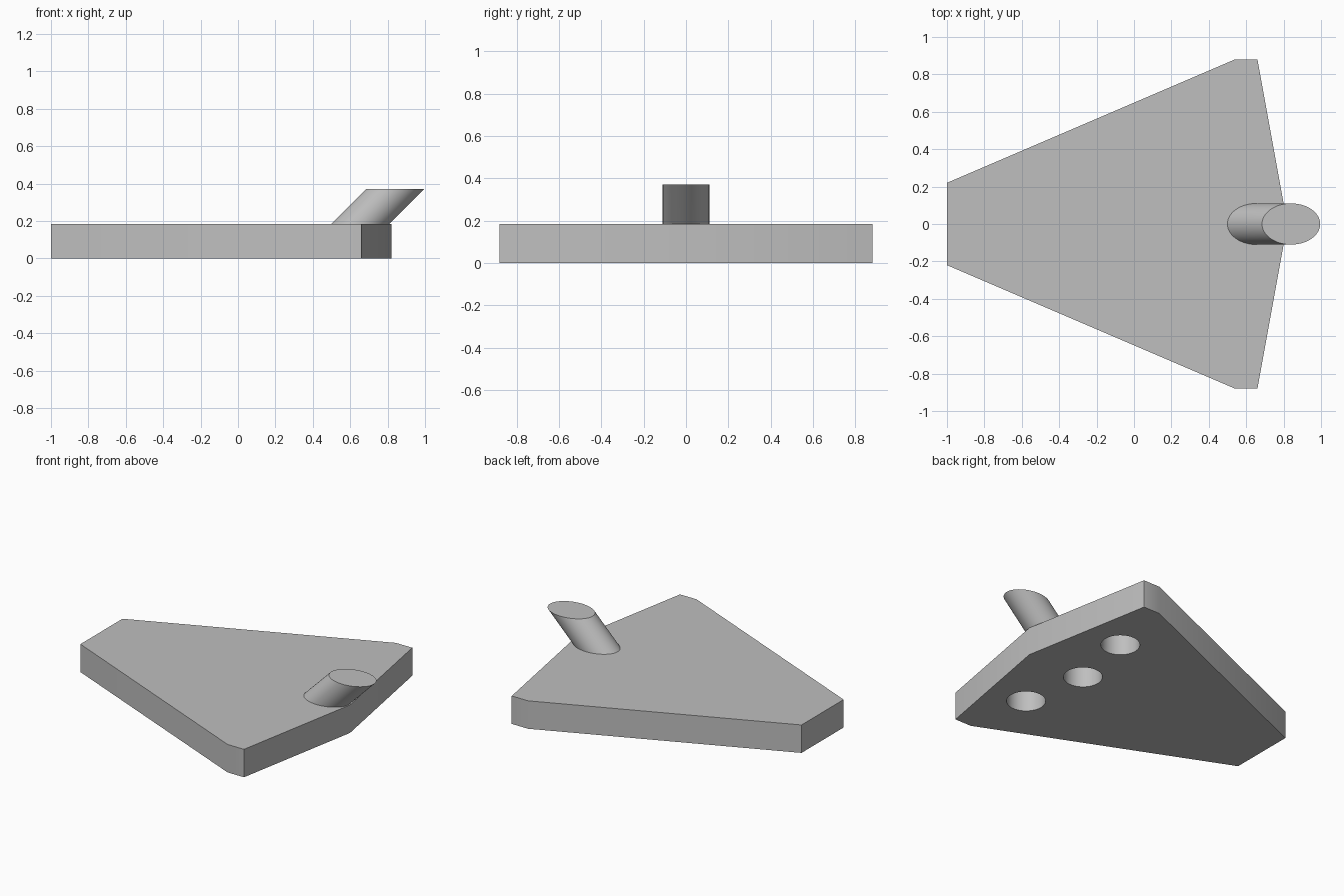
import bpy, bmesh
from mathutils import Matrix, Vector

cube = bpy.data.objects.get("Cube")
if cube:
    bpy.data.objects.remove(cube, do_unlink=True)

PLATE_H = 0.185
HOLE_R, HOLE_DEPTH = 0.117, 0.155
PEG_R, PEG_TOP, PEG_BASE = 0.11, 0.37, 0.17

grey = bpy.data.materials.new("plain_grey")
grey.use_nodes = True
grey.diffuse_color = (0.52, 0.52, 0.52, 1)
grey.node_tree.nodes["Principled BSDF"].inputs["Base Color"].default_value = (0.52, 0.52, 0.52, 1)


def add_object(name, bm):
    bmesh.ops.recalc_face_normals(bm, faces=bm.faces)
    mesh = bpy.data.meshes.new(name)
    bm.to_mesh(mesh)
    bm.free()
    mesh.materials.append(grey)
    obj = bpy.data.objects.new(name, mesh)
    bpy.context.collection.objects.link(obj)
    return obj


def activate(obj):
    bpy.ops.object.select_all(action='DESELECT')
    obj.select_set(True)
    bpy.context.view_layer.objects.active = obj


# Wedge plate: half outline mirrored across the long axis, then extruded up
half = [(-1, 0.22), (0.54, 0.88), (0.66, 0.88)]
outline = half + [(0.82, 0)] + [(x, -y) for x, y in reversed(half)]
bm = bmesh.new()
base = bm.faces.new([bm.verts.new((x, y, 0)) for x, y in outline])
top = bmesh.ops.extrude_face_region(bm, geom=[base], use_keep_orig=True)
bmesh.ops.translate(bm, vec=(0, 0, PLATE_H),
                    verts=[v for v in top["geom"] if isinstance(v, bmesh.types.BMVert)])
plate = add_object("wedge_plate", bm)

# Three blind round sockets in the underside
bm = bmesh.new()
for x, y in [(0.476, 0.44), (0.40, 0), (0.476, -0.44)]:
    bmesh.ops.create_cone(bm, cap_ends=True, segments=64, radius1=HOLE_R, radius2=HOLE_R,
                          depth=2 * HOLE_DEPTH, matrix=Matrix.Translation((x, y, 0)))
cutter = add_object("socket_cutter", bm)
cut = plate.modifiers.new("sockets", 'BOOLEAN')
cut.operation = 'DIFFERENCE'
cut.solver = 'EXACT'
cut.object = cutter
activate(plate)
bpy.ops.object.modifier_apply(modifier=cut.name)
bpy.data.objects.remove(cutter, do_unlink=True)
activate(plate)
bpy.ops.object.shade_smooth_by_angle()

# Round peg leaning 45 degrees over the nose, cut level at the top
height = PEG_TOP - PEG_BASE
lean = Matrix.Identity(4)
lean[0][2] = 1.0
stretch = Matrix.Diagonal((2 ** 0.5, 1, 1, 1))
centre = Vector((0.84 - height / 2, 0, PEG_BASE + height / 2))
bm = bmesh.new()
bmesh.ops.create_cone(bm, cap_ends=True, segments=64, radius1=PEG_R, radius2=PEG_R,
                      depth=height, matrix=Matrix.Translation(centre) @ lean @ stretch)
peg = add_object("slanted_peg", bm)
activate(peg)
bpy.ops.object.shade_smooth_by_angle()
